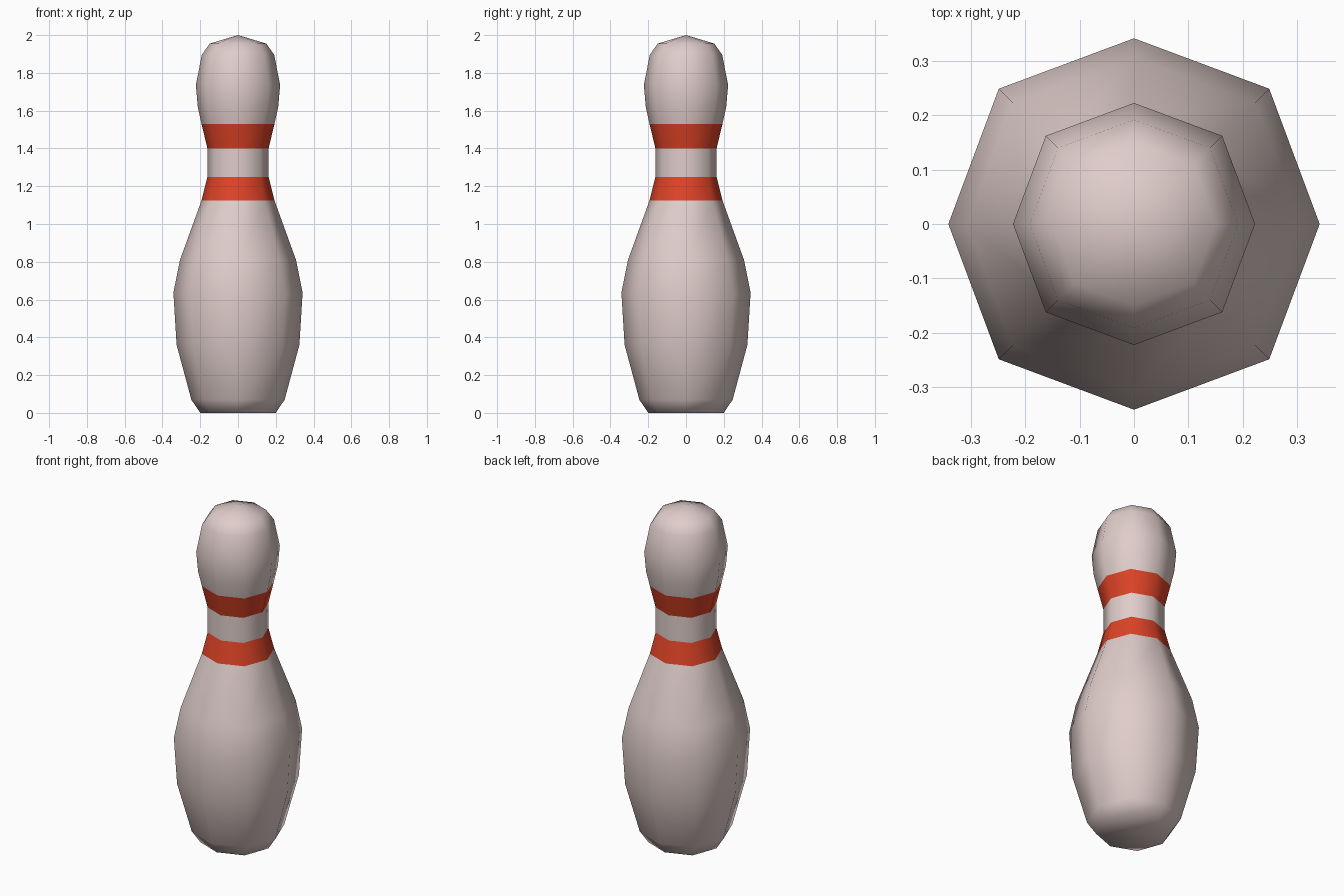
import bpy, bmesh, math

if "Cube" in bpy.data.objects:
    bpy.data.objects.remove(bpy.data.objects["Cube"])

def material(name, rgb):
    m = bpy.data.materials.new(name)
    m.diffuse_color = (*rgb, 1.0)
    m.use_nodes = True
    m.node_tree.nodes["Principled BSDF"].inputs["Base Color"].default_value = m.diffuse_color
    return m

# Lathe profile: radius, height
profile = [(0.20, 0.0), (0.247, 0.07), (0.325, 0.36), (0.342, 0.635), (0.307, 0.81),
           (0.193, 1.125), (0.162, 1.25), (0.162, 1.40), (0.193, 1.53), (0.213, 1.62),
           (0.223, 1.735), (0.192, 1.895), (0.15, 1.955)]
SIDES = 8
stripe_rows = {5, 7}          # rows between the neck rings
sharp_rings = {5, 6, 7, 8}    # crisp shading at stripe borders

bm = bmesh.new()
rings = []
for r, z in profile:
    ring = []
    for i in range(SIDES):
        a = 2 * math.pi * i / SIDES
        k = r * (1.03 if i % 2 else 1.0)   # diagonal corners sit slightly further out
        ring.append(bm.verts.new((k * math.cos(a), k * math.sin(a), z)))
    rings.append(ring)

# Side walls with painted stripes
for row in range(len(rings) - 1):
    lo, hi = rings[row], rings[row + 1]
    for i in range(SIDES):
        j = (i + 1) % SIDES
        f = bm.faces.new((lo[i], lo[j], hi[j], hi[i]))
        f.material_index = 1 if row in stripe_rows else 0

# Pointed cap and flat base
apex = bm.verts.new((0, 0, 2.0))
for i in range(SIDES):
    bm.faces.new((rings[-1][i], rings[-1][(i + 1) % SIDES], apex))
bm.faces.new(rings[0][::-1])

for f in bm.faces:
    f.smooth = True
for n in sharp_rings:
    for i in range(SIDES):
        bm.edges.get((rings[n][i], rings[n][(i + 1) % SIDES])).smooth = False
bmesh.ops.recalc_face_normals(bm, faces=bm.faces[:])

mesh = bpy.data.meshes.new("pin_body")
bm.to_mesh(mesh)
bm.free()
mesh.materials.append(material("warm white", (0.74, 0.61, 0.59)))
mesh.materials.append(material("orange red", (0.72, 0.056, 0.02)))
bpy.context.collection.objects.link(bpy.data.objects.new("pin_body", mesh))
